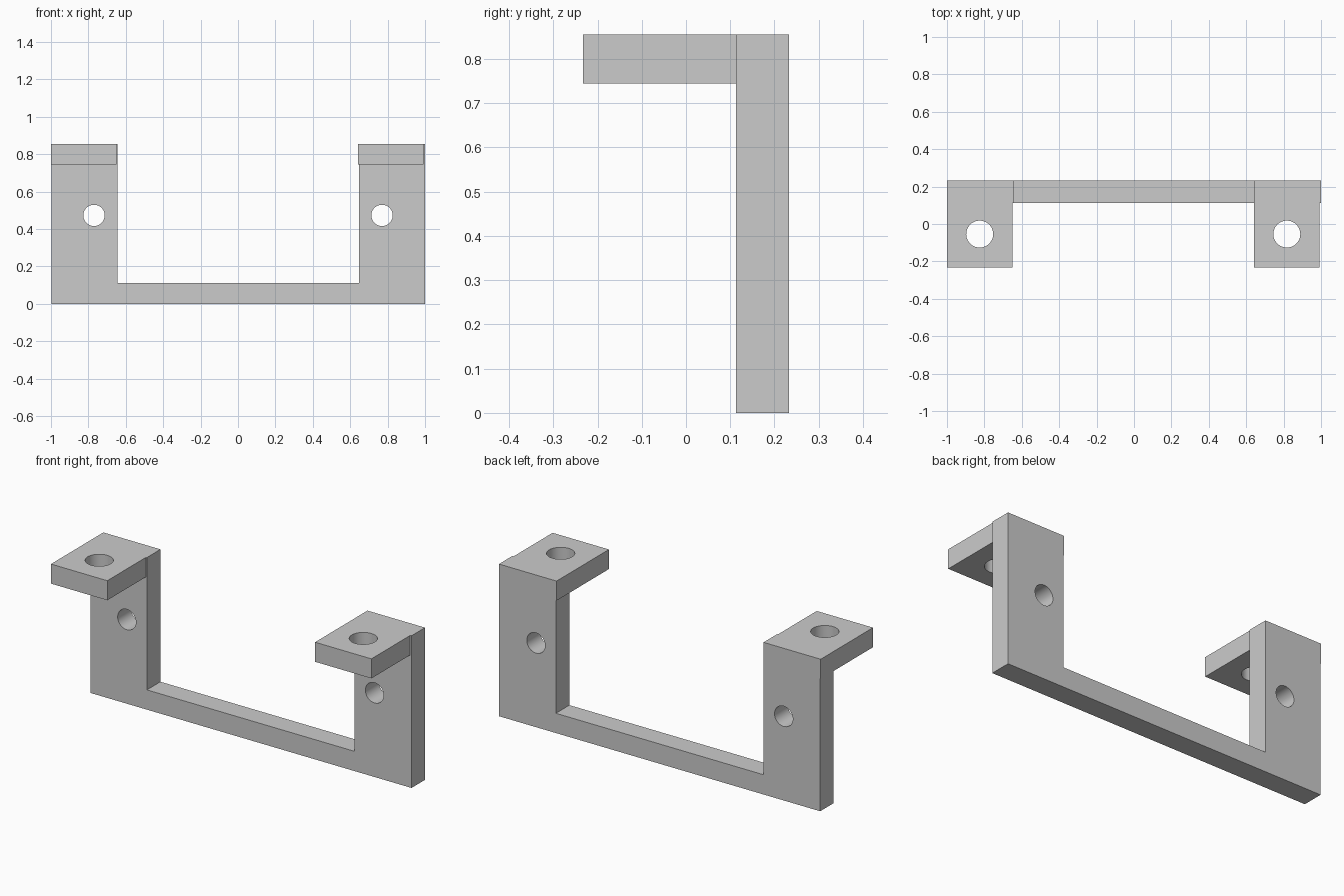
import bpy, bmesh
from math import cos, sin, tau, pi
from mathutils import Matrix

if "Cube" in bpy.data.objects:
    bpy.data.objects.remove(bpy.data.objects["Cube"])


def plate(name, outline, holes, thickness, matrix):
    """Flat plate from an outline with round holes, extruded evenly about its plane."""
    rings = [outline]
    for cx, cy, r in holes:
        rings.append([(cx + r * cos(tau * i / 48), cy + r * sin(tau * i / 48)) for i in range(48)])
    curve = bpy.data.curves.new(name, 'CURVE')
    curve.dimensions = '2D'
    curve.fill_mode = 'BOTH'
    curve.extrude = thickness / 2
    for ring in rings:
        spline = curve.splines.new('POLY')
        spline.points.add(len(ring) - 1)
        for point, (x, y) in zip(spline.points, ring):
            point.co = (x, y, 0, 1)
        spline.use_cyclic_u = True
    temp = bpy.data.objects.new(name + "_curve", curve)
    bpy.context.collection.objects.link(temp)
    bpy.context.view_layer.update()
    mesh = bpy.data.meshes.new_from_object(temp.evaluated_get(bpy.context.evaluated_depsgraph_get()))
    bpy.data.objects.remove(temp)
    bm = bmesh.new()
    bm.from_mesh(mesh)
    bmesh.ops.transform(bm, matrix=matrix, verts=bm.verts)
    bmesh.ops.remove_doubles(bm, verts=bm.verts, dist=1e-5)
    bmesh.ops.recalc_face_normals(bm, faces=bm.faces)
    bm.to_mesh(mesh)
    bm.free()
    obj = bpy.data.objects.new(name, mesh)
    bpy.context.collection.objects.link(obj)
    return obj


BACK, FRONT, PLATE_FRONT = 0.2325, -0.2325, 0.1125
TOP, TAB_BOTTOM = 0.855, 0.745

# U-shaped upright plate with a screw hole in each arm
u_shape = [(-0.997, 0), (1, 0), (1, TOP), (0.646, TOP), (0.646, 0.111),
           (-0.645, 0.111), (-0.645, TOP), (-0.997, TOP)]
stand = Matrix.Translation((0, (BACK + PLATE_FRONT) / 2, 0)) @ Matrix.Rotation(pi / 2, 4, 'X')
bracket = plate("bracket", u_shape, [(-0.77, 0.473, 0.057), (0.77, 0.473, 0.057)],
                BACK - PLATE_FRONT, stand)

# Forward-pointing mounting tabs on top of each arm, merged into the plate
lift = Matrix.Translation((0, 0, (TOP + TAB_BOTTOM) / 2))
for side, x0 in (("left", -1.0), ("right", 0.642)):
    x1 = x0 + 0.35
    tab = plate(side + "_tab", [(x0, FRONT), (x1, FRONT), (x1, BACK), (x0, BACK)],
                [((x0 + x1) / 2, -0.054, 0.072)], TOP - TAB_BOTTOM, lift)
    union = bracket.modifiers.new(side + "_union", 'BOOLEAN')
    union.operation = 'UNION'
    union.solver = 'EXACT'
    union.object = tab
    bpy.context.view_layer.objects.active = bracket
    bpy.ops.object.modifier_apply(modifier=union.name)
    bpy.data.objects.remove(tab)

# Smooth hole walls, crisp edges elsewhere
bpy.ops.object.select_all(action='DESELECT')
bracket.select_set(True)
bpy.context.view_layer.objects.active = bracket
bpy.ops.object.shade_smooth_by_angle(angle=pi / 6)
